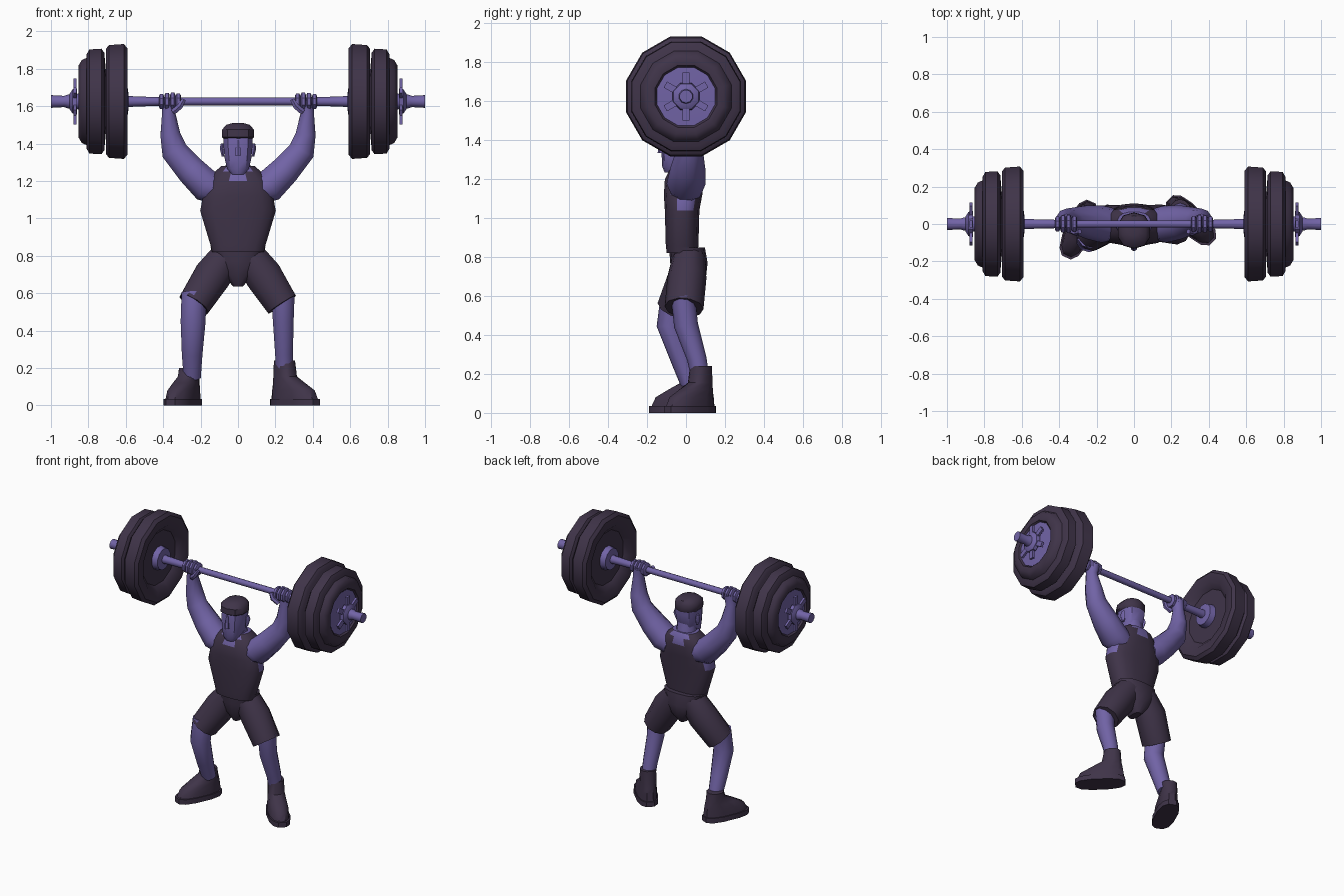
import bpy, bmesh, math
from mathutils import Vector, Matrix

if "Cube" in bpy.data.objects:
    bpy.data.objects.remove(bpy.data.objects["Cube"])


def material(name, rgb):
    m = bpy.data.materials.new(name)
    m.diffuse_color = (*rgb, 1)
    m.use_nodes = True
    m.node_tree.nodes["Principled BSDF"].inputs["Base Color"].default_value = m.diffuse_color
    return m


PURPLE = material("purple skin and steel", (0.165, 0.125, 0.38))
DARK = material("dark cloth and rubber", (0.05, 0.034, 0.066))


def finish(name, bm, mats, rule=None, angle=40):
    """Turn a bmesh into an object; rule(face centre) picks the material slot."""
    bmesh.ops.recalc_face_normals(bm, faces=bm.faces[:])
    if rule:
        for f in bm.faces:
            f.material_index = rule(f.calc_center_median())
    me = bpy.data.meshes.new(name)
    bm.to_mesh(me)
    bm.free()
    for m in mats:
        me.materials.append(m)
    ob = bpy.data.objects.new(name, me)
    bpy.context.collection.objects.link(ob)
    bpy.ops.object.select_all(action='DESELECT')
    ob.select_set(True)
    bpy.context.view_layer.objects.active = ob
    bpy.ops.object.shade_smooth_by_angle(angle=math.radians(angle))
    return ob


def skin(bm, rings):
    """Join successive rings of points with quads and cap both ends."""
    vs = [[bm.verts.new(p) for p in r] for r in rings]
    n = len(vs[0])
    for a, b in zip(vs, vs[1:]):
        for i in range(n):
            bm.faces.new((a[i], a[(i + 1) % n], b[(i + 1) % n], b[i]))
    bm.faces.new(vs[0][::-1])
    bm.faces.new(vs[-1])


def oval(c, u, v, ru, rv, n, power=1.0):
    pts = []
    for i in range(n):
        a = 2 * math.pi * (i + 0.5) / n
        p = [math.copysign(abs(t) ** power, t) for t in (math.cos(a), math.sin(a))]
        pts.append(Vector(c) + u * ru * p[0] + v * rv * p[1])
    return pts


X, Y, Z = Vector((1, 0, 0)), Vector((0, 1, 0)), Vector((0, 0, 1))


def loft(name, rings, mats, n=14, power=0.8, rule=None, matrix=None):
    """Horizontal ovals (x, y, z, rx, ry) stacked upward."""
    bm = bmesh.new()
    skin(bm, [oval(r[:3], X, Y, r[3], r[4], n, power) for r in rings])
    if matrix:
        bm.transform(matrix)
    return finish(name, bm, mats, rule)


def limb(name, pts, mat, n=10):
    """Ovals (x, y, z, r_side, r_depth) set square to the path."""
    cs = [Vector(p[:3]) for p in pts]
    rings = []
    for i, p in enumerate(pts):
        t = Vector()
        if i:
            t += (cs[i] - cs[i - 1]).normalized()
        if i < len(cs) - 1:
            t += (cs[i + 1] - cs[i]).normalized()
        t.normalize()
        u = Y.cross(t).normalized()
        rings.append(oval(cs[i], u, t.cross(u), p[3], p[4], n))
    bm = bmesh.new()
    skin(bm, rings)
    return finish(name, bm, [mat])


BAR_Z = 1.625


def turned(name, profile, mat, s=1, n=12):
    """Profile of (x, radius) turned around the bar axis."""
    bm = bmesh.new()
    skin(bm, [oval((s * x, 0, BAR_Z), Y, Z, r, r, n) for x, r in profile])
    return finish(name, bm, [mat])


# Barbell
turned("bar", [(-0.6, .03), (-0.52, .026), (-0.3, .021), (0.3, .021), (0.52, .026), (0.6, .03)], PURPLE, n=10)
for s, side in ((-1, "left"), (1, "right")):
    turned(side + "_inner_flange", [(.585, .04), (.59, .075), (.64, .085)], PURPLE, s)
    turned(side + "_large_plate", [(.63, .06), (.63, .19), (.597, .23), (.592, .295), (.61, .318),
                                   (.69, .312), (.707, .29), (.707, .05)], DARK, s)
    turned(side + "_middle_plate", [(.70, .1), (.715, .27), (.73, .292), (.795, .288), (.81, .26), (.81, .05)],
           DARK, s)
    turned(side + "_outer_plate", [(.80, .1), (.80, .245), (.835, .23), (.852, .20), (.848, .165), (.825, .15),
                                   (.825, .05)], DARK, s)
    turned(side + "_plate_hub", [(.81, .13), (.838, .155), (.842, .06)], PURPLE, s)
    turned(side + "_sleeve", [(.83, .045), (.87, .04), (.91, .037), (.93, .03), (1, .034)], PURPLE, s, 10)
    turned(side + "_collar", [(.86, .04), (.862, .075), (.885, .07), (.9, .045)], PURPLE, s, 8)
    bm = bmesh.new()
    for k in range(6):  # collar spokes
        m = (Matrix.Translation((s * .872, 0, BAR_Z)) @ Matrix.Rotation(k * math.pi / 3, 4, 'X')
             @ Matrix.Translation((0, 0, .085)) @ Matrix.Diagonal((.016, .035, .075, 1)))
        bmesh.ops.create_cube(bm, size=1, matrix=m)
    finish(side + "_collar_spokes", bm, [PURPLE])

# Torso: dark vest with bare neckline and armholes
def vest_rule(c):
    neckline = c.z > 1.2 and abs(c.x) < .055
    armhole = c.z > 1.07 + .25 * max(0, .1 - c.y) * .3 and abs(c.x) > .155
    return 1 if neckline or armhole or c.z > 1.275 else 0


loft("torso", [(0, -.02, .82, .14, .08), (0, -.02, .86, .15, .085), (0, -.02, 1.04, .205, .09),
               (0, -.015, 1.12, .19, .1), (0, -.01, 1.2, .165, .1), (0, 0, 1.25, .125, .085),
               (0, 0, 1.28, .09, .065)], [DARK, PURPLE], 16, .75, vest_rule)
loft("neck", [(0, 0, 1.22, .075, .07), (0, -.02, 1.38, .06, .06)], [PURPLE], 10, 1)

# Head with cropped hair
loft("head", [(0, -.075, 1.235, .035, .035), (0, -.06, 1.265, .06, .062), (0, -.04, 1.32, .074, .085),
              (0, -.035, 1.4, .082, .092), (0, -.03, 1.46, .078, .088)], [PURPLE], 10, .8)
loft("hair", [(0, -.03, 1.425, .08, .088), (0, -.035, 1.435, .09, .097), (0, -.035, 1.475, .088, .095),
              (0, -.03, 1.5, .066, .075), (0, -.03, 1.51, .03, .035)], [DARK], 10, .85)
loft("nose", [(0, -.128, 1.335, .018, .018), (0, -.122, 1.42, .01, .01)], [PURPLE], 6, 1)
for s, side in ((-1, "left"), (1, "right")):
    loft(side + "_ear", [(s * .08, -.015, 1.33, .008, .014), (s * .087, -.01, 1.375, .012, .024),
                         (s * .085, -.01, 1.4, .008, .016)], [PURPLE], 6, 1)

# Arms and fists
for s, side in ((-1, "left"), (1, "right")):
    limb(side + "_arm", [(s * x, y, z, a, b) for x, y, z, a, b in (
        (.11, 0, 1.15, .08, .085), (.17, 0, 1.175, .092, .1), (.25, .01, 1.255, .083, .09),
        (.34, .02, 1.36, .074, .066), (.362, .02, 1.45, .056, .062), (.37, .01, 1.56, .038, .042),
        (.36, .01, 1.63, .045, .045))], PURPLE)
    for k in range(4):
        r = (.046, .052, .05, .044)[k]
        x = .305 + .03 * k
        turned(f"{side}_finger_{k + 1}", [(x, r - .012), (x + .006, r), (x + .022, r), (x + .028, r - .012)],
               PURPLE, s, 8)
    limb(side + "_thumb", [(s * .345, -.03, 1.57, .018, .018), (s * .31, -.045, 1.6, .018, .018),
                           (s * .29, -.04, 1.635, .013, .013)], PURPLE, 6)

# Shorts
loft("shorts_seat", [(0, .01, .635, .025, .05), (0, .015, .70, .085, .088), (0, .015, .77, .13, .096),
                     (0, .005, .85, .15, .092)], [DARK], 14, .8)
for s, side, ky in ((-1, "left", -.05), (1, "right", -.01)):
    limb(side + "_shorts_leg", [(s * .06, .015, .80, .09, .085), (s * .135, .005, .695, .105, .1),
                                (s * .235, ky, .54, .092, .1)], DARK)

# Lower legs: the left knee is bent further forward
limb("left_leg", [(-.235, -.06, .6, .07, .07), (-.24, -.085, .45, .07, .066),
                  (-.245, -.025, .28, .058, .056), (-.245, .02, .15, .048, .048)], PURPLE)
limb("right_leg", [(.24, -.015, .6, .066, .062), (.242, 0, .45, .058, .062),
                   (.246, .055, .28, .05, .05), (.25, .08, .15, .046, .046)], PURPLE)

# Shoes: toe along local -y, turned outward
for side, x, y, turn, top in (("left", -.295, -.03, -24, .2), ("right", .305, .02, 45, .24)):
    m = Matrix.Translation((x, y, 0)) @ Matrix.Rotation(math.radians(turn), 4, 'Z')
    loft(side + "_sole", [(0, 0, 0, .072, .168), (0, 0, .035, .072, .168)], [DARK], 12, .75, matrix=m)
    loft(side + "_shoe", [(0, .002, .03, .067, .16), (0, .012, .08, .064, .145), (0, .045, .12, .058, .105),
                          (0, .075, .155, .054, .066), (0, .08, top, .052, .055)], [DARK], 12, .85, matrix=m)
